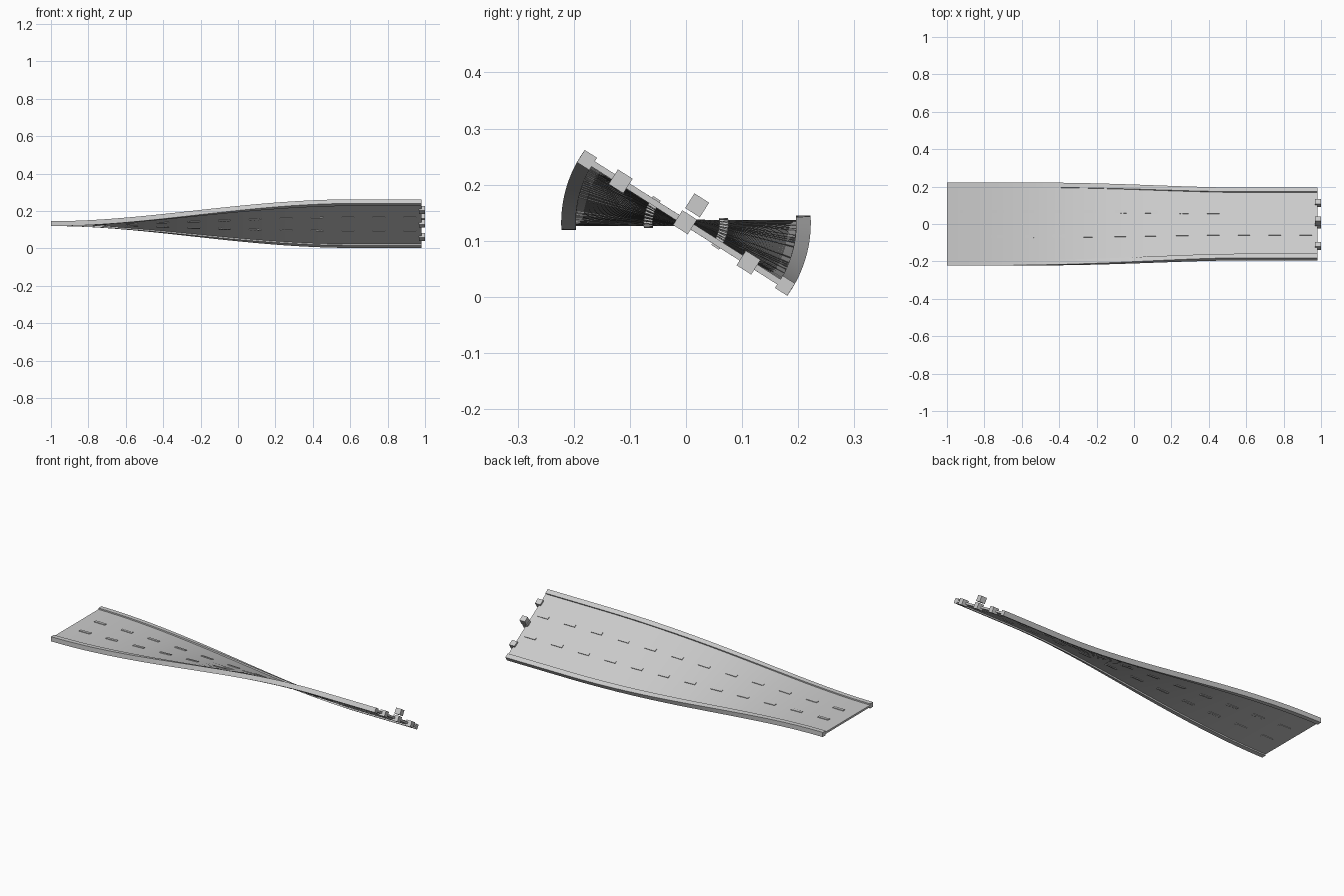
import bpy, bmesh, math

if "Cube" in bpy.data.objects:
    bpy.data.objects.remove(bpy.data.objects["Cube"])

grey = bpy.data.materials.new("light concrete grey")
grey.diffuse_color = (0.6, 0.6, 0.6, 1)
grey.use_nodes = True
grey.node_tree.nodes["Principled BSDF"].inputs["Base Color"].default_value = grey.diffuse_color

ROLL = math.radians(32.4)   # final bank angle
Z0 = 0.132                  # height of the roll axis
X_START, X_END, X_LEVEL = -1.0, 0.98, 0.62


def bank(x):
    t = min(max((x - X_START) / (X_LEVEL - X_START), 0), 1)
    return -ROLL * t * t * (3 - 2 * t)


def add_sweep(bm, x0, x1, y, n, width, height, steps):
    """Rectangular bar swept along x, rolling with the bank of the road."""
    rings = []
    for i in range(steps + 1):
        x = x0 + (x1 - x0) * i / steps
        c, s = math.cos(bank(x)), math.sin(bank(x))
        ring = []
        for a, b in ((-1, -1), (1, -1), (1, 1), (-1, 1)):
            u, v = y + a * width / 2, n + b * height / 2
            ring.append(bm.verts.new((x, u * c - v * s, Z0 + u * s + v * c)))
        rings.append(ring)
    for r, q in zip(rings, rings[1:]):
        for k in range(4):
            j = (k + 1) % 4
            bm.faces.new((r[k], r[j], q[j], q[k]))
    bm.faces.new(rings[0][::-1])
    bm.faces.new(rings[-1])


def make(name, bars):
    bm = bmesh.new()
    for bar in bars:
        add_sweep(bm, *bar)
    bmesh.ops.recalc_face_normals(bm, faces=bm.faces)
    me = bpy.data.meshes.new(name)
    bm.to_mesh(me)
    bm.free()
    me.materials.append(grey)
    ob = bpy.data.objects.new(name, me)
    bpy.context.collection.objects.link(ob)


# Road deck and the two edge kerbs
make("road_deck", [(X_START, X_END, 0, 0, 0.42, 0.011, 100)])
make("kerb_left", [(X_START, X_END, 0.209, 0, 0.026, 0.026, 100)])
make("kerb_right", [(X_START, X_END, -0.209, 0, 0.026, 0.026, 100)])

# Two rows of lane dashes, showing above and below the deck
for name, y in (("lane_dashes_left", 0.067), ("lane_dashes_right", -0.067)):
    make(name, [(-0.93 + 0.165 * k, -0.864 + 0.165 * k, y, 0, 0.016, 0.018, 4)
                for k in range(12)])

# Small blocks at the banked end, with one floating above the middle
for name, y, n in (("end_block_left", 0.132, 0), ("end_block_middle", -0.002, 0),
                   ("end_block_right", -0.138, 0), ("end_block_raised", 0, 0.037)):
    make(name, [(0.967, 1.0, y, n, 0.031, 0.031, 1)])
